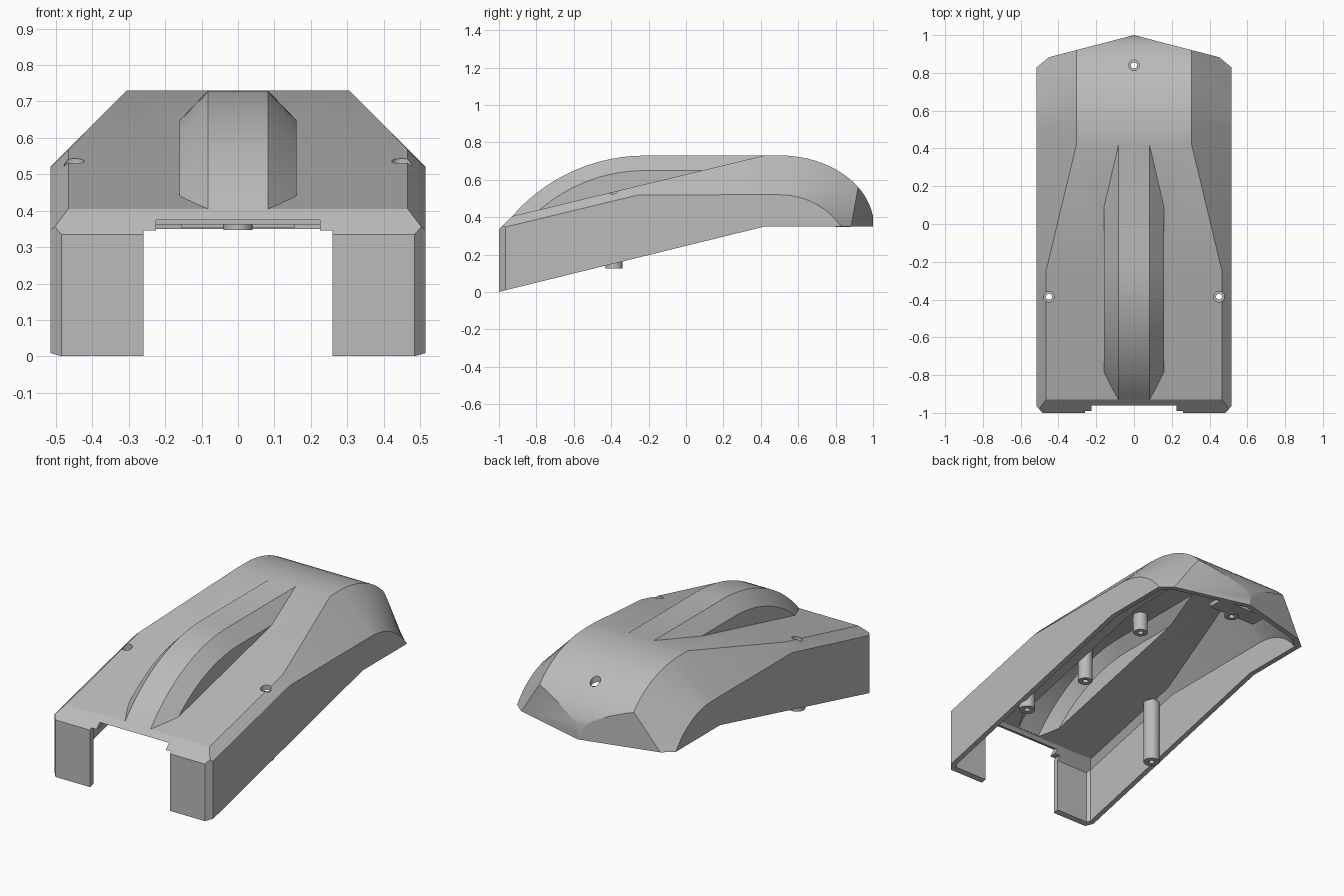
import bpy, bmesh, math
from math import sin, cos, pi, sqrt
from mathutils import Vector

if "Cube" in bpy.data.objects:
    bpy.data.objects.remove(bpy.data.objects["Cube"], do_unlink=True)

WALL = 0.03
MITRE = 0.41 * WALL          # shift of a 45 degree edge when the shell is inset

grey = bpy.data.materials.new("plain grey")
grey.use_nodes = True
grey.diffuse_color = (0.5, 0.5, 0.5, 1)
grey.node_tree.nodes["Principled BSDF"].inputs["Base Color"].default_value = (0.5, 0.5, 0.5, 1)


def deck(y):
    return 0.405 + 0.2407 * (y + 0.93)


def to_object(bm, name):
    bmesh.ops.recalc_face_normals(bm, faces=bm.faces)
    mesh = bpy.data.meshes.new(name)
    bm.to_mesh(mesh)
    bm.free()
    obj = bpy.data.objects.new(name, mesh)
    bpy.context.collection.objects.link(obj)
    mesh.materials.append(grey)
    return obj


def ring(top, side, xt, xs, zb):
    """Mirrored six-point section; top and side are (y, z) of its edges."""
    half = [(xs, side[0], zb), (xs, *side), (xt, *top)]
    return half + [(-x, y, z) for x, y, z in reversed(half)]


def skin(rings):
    bm = bmesh.new()
    loops = [[bm.verts.new(p) for p in r] for r in rings]
    for a, b in zip(loops, loops[1:]):
        for i in range(6):
            j = (i + 1) % 6
            bm.faces.new((a[i], a[j], b[j], b[i]))
    bm.faces.new(loops[0])
    bm.faces.new(loops[-1])
    bmesh.ops.remove_doubles(bm, verts=bm.verts, dist=1e-5)
    return bm


def slice_off(bm, point, normal, inset):
    n = Vector(normal).normalized()
    cut = bmesh.ops.bisect_plane(
        bm, geom=bm.verts[:] + bm.edges[:] + bm.faces[:], dist=1e-6,
        plane_co=Vector(point) - n * inset, plane_no=n, clear_outer=True)
    edges = [e for e in cut["geom_cut"] if isinstance(e, bmesh.types.BMEdge)]
    bmesh.ops.holes_fill(bm, edges=edges, sides=0)


def body(name, inner):
    o, m = (WALL, MITRE) if inner else (0, 0)
    drop = 0.1 if inner else 0
    xs = 0.515 - o
    rings = []
    # sloping deck and flat top
    for y in (-1 + o, -0.25, 0.42):
        z = deck(y)
        zc = min(0.52, z - 0.049)
        xt = 0.515 - (z - zc)
        zb = 0.35 + 0.246 * (y - 0.42)
        rings.append(ring((y, z - o), (y, zc - m), xt - m, xs, zb - drop))
    # rounded tail
    steps = 20
    for k in range(steps + 1):
        s = k / steps
        t = s * pi / 2
        drop_curve = (sqrt(0.405 ** 2 - (0.33 * s) ** 2) - 0.2348) / 0.1702
        top = (0.5 + (0.505 - o) * sin(t), 0.35 + (0.38 - o) * cos(t))
        side = (0.5 + (0.33 - 0.8 * o) * s, 0.35 + (0.17 - m) * max(drop_curve, 0))
        if k == steps:
            top, side = (top[0], 0.35), (side[0], 0.35)
        rings.append(ring(top, side, 0.305 - m, xs, 0.35 - drop))
    if inner:
        low = 0.35 - drop
        rings.append(ring((top[0], low), (side[0], low), 0.305 - m, xs, low))
    bm = skin(rings)
    # pointed tail, front lip and front corners
    slice_off(bm, (0, -1, 0.335), (0, -1, 1), o)
    for s in (-1, 1):
        slice_off(bm, (0, 1, 0), (0.26 * s, 1, 0), o)
        slice_off(bm, (0.485 * s, -1, 0), (0.035 * s, -0.03, 0), o)
    return to_object(bm, name)


def ridge(name, inner):
    o, m = (WALL, MITRE) if inner else (0, 0)
    radius, yc, zc = 0.938, -0.22, 0.729 - 0.938
    ro, ri = radius - o, radius - 0.08 - m
    rings = []
    steps = 18
    for k in range(steps + 1):
        a = 0.858 * (1 - k / steps)
        top = (yc - ro * sin(a), zc + ro * cos(a))
        side = (yc - ri * sin(a), zc + ri * cos(a))
        rings.append(ring(top, side, 0.083 - m, 0.16 - o, deck(side[0]) - 0.1))
    end = 0.42
    rings.append(ring((end, zc + ro), (end, zc + ri), 0.083 - m, 0.16 - o, deck(end) - 0.1))
    return to_object(skin(rings), name)


def cylinder(x, y, z0, z1, r):
    bm = bmesh.new()
    bmesh.ops.create_cone(bm, cap_ends=True, segments=24, radius1=r, radius2=r, depth=z1 - z0)
    bmesh.ops.translate(bm, verts=bm.verts, vec=(x, y, (z0 + z1) / 2))
    return to_object(bm, "round_tool")


def box(x, y0, y1, z0, z1):
    bm = bmesh.new()
    bmesh.ops.create_cube(bm, size=1)
    bmesh.ops.scale(bm, verts=bm.verts, vec=(2 * x, y1 - y0, z1 - z0))
    bmesh.ops.translate(bm, verts=bm.verts, vec=(0, (y0 + y1) / 2, (z0 + z1) / 2))
    return to_object(bm, "box_tool")


def combine(target, tool, operation):
    mod = target.modifiers.new("combine", "BOOLEAN")
    mod.operation = operation
    mod.solver = "EXACT"
    mod.object = tool
    bpy.ops.object.select_all(action="DESELECT")
    bpy.context.view_layer.objects.active = target
    target.select_set(True)
    bpy.ops.object.modifier_apply(modifier=mod.name)
    bpy.data.objects.remove(tool, do_unlink=True)


# hollow shell with a raised centre ridge
shell = body("cover_shell", False)
combine(shell, ridge("ridge", False), "UNION")
cavity = body("cavity", True)
combine(cavity, ridge("ridge_cavity", True), "UNION")
combine(shell, cavity, "DIFFERENCE")

# front opening
combine(shell, box(0.26, -1.1, -0.94, -0.1, 0.345), "DIFFERENCE")
combine(shell, box(0.225, -1.1, -0.93, -0.1, 0.375), "DIFFERENCE")

# tail gusset
combine(shell, box(0.155, 0.84, 0.945, 0.352, 0.376), "UNION")

# screw posts: x, y, bottom, top, radius, hole end, counterbore floor
posts = [(s * 0.45, -0.385, 0.125, 0.5, 0.045, 1, 0.49) for s in (-1, 1)]
posts += [(0, 0.84, 0.347, 0.585, 0.04, 1, 0.57),
          (0, 0.055, 0.59, 0.71, 0.04, 0.66, None),
          (0, -0.42, 0.49, 0.685, 0.04, 0.6, None)]
for x, y, z0, z1, r, hole, bore in posts:
    combine(shell, cylinder(x, y, z0, z1, r), "UNION")
    combine(shell, cylinder(x, y, z0 - 0.05, hole, 0.016), "DIFFERENCE")
    if bore:
        combine(shell, cylinder(x, y, bore, 1, 0.028), "DIFFERENCE")

bpy.ops.object.shade_smooth_by_angle(angle=math.radians(25))
